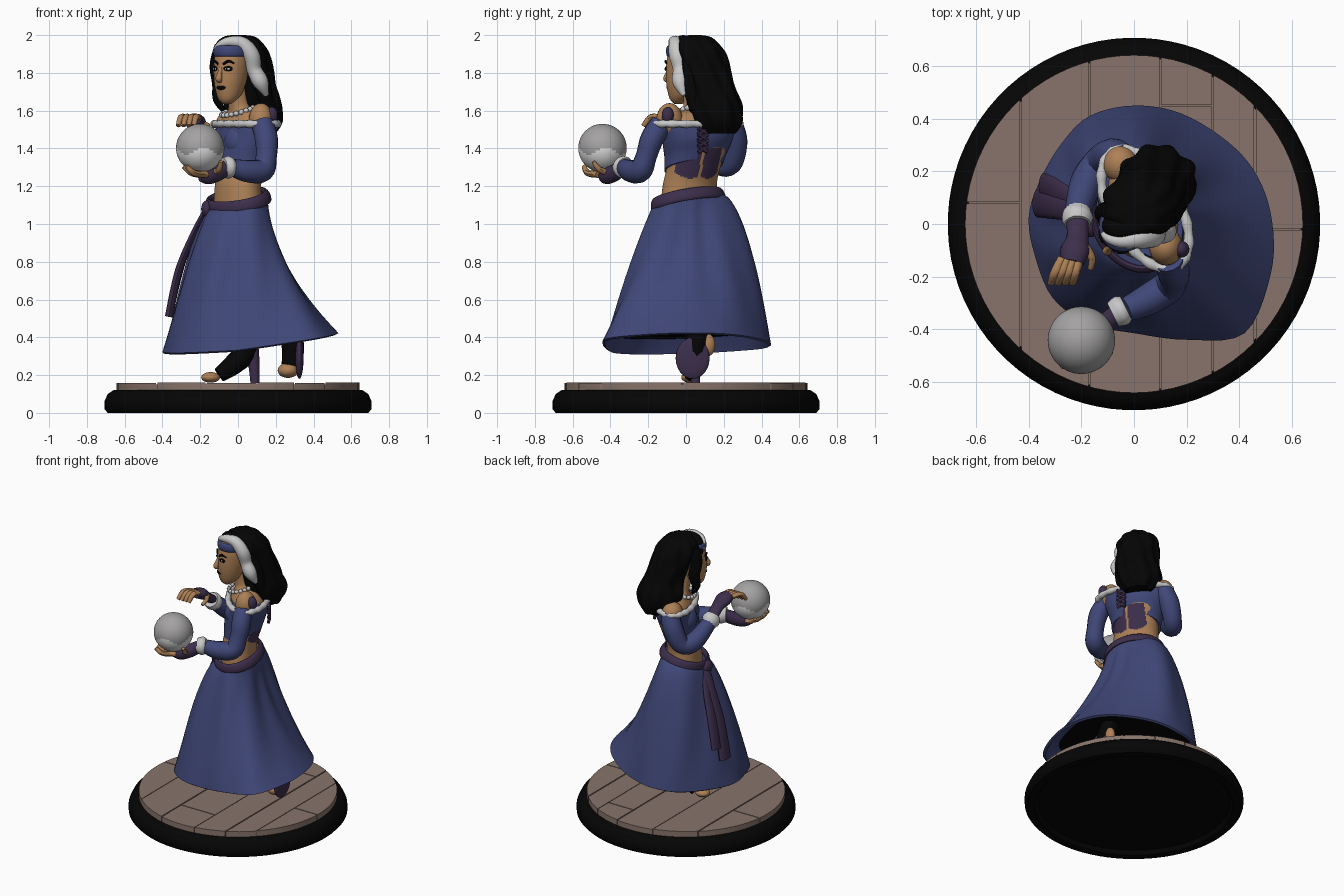
import bpy, bmesh, math
from mathutils import Vector as V

if "Cube" in bpy.data.objects:
    bpy.data.objects.remove(bpy.data.objects["Cube"])

def mat(name, r, g, b):
    m = bpy.data.materials.new(name)
    m.diffuse_color = (r, g, b, 1)
    m.use_nodes = True
    m.node_tree.nodes["Principled BSDF"].inputs["Base Color"].default_value = m.diffuse_color
    return m

BLUE = mat("blue cloth", 0.05, 0.063, 0.185)
PURPLE = mat("purple cloth", 0.047, 0.028, 0.072)
SKIN = mat("skin", 0.42, 0.22, 0.095)
BLACK = mat("black", 0.0015, 0.0015, 0.0015)
WHITE = mat("white", 0.58, 0.58, 0.58)
GREY = mat("light grey", 0.37, 0.36, 0.36)
PALE = mat("bright white", 0.75, 0.75, 0.75)
WOOD = mat("wood", 0.245, 0.175, 0.145)

def finish(name, bm, *mats):
    bmesh.ops.recalc_face_normals(bm, faces=bm.faces)
    me = bpy.data.meshes.new(name)
    bm.to_mesh(me)
    bm.free()
    for m in mats:
        me.materials.append(m)
    me.shade_smooth()
    me.set_sharp_from_angle(angle=math.radians(45))
    o = bpy.data.objects.new(name, me)
    bpy.context.collection.objects.link(o)
    return o

def loft(name, rings, *mats, closed=False, rule=None):
    bm = bmesh.new()
    vs = [[bm.verts.new(p) for p in r] for r in rings]
    n = len(vs[0])
    for i in range(len(vs) if closed else len(vs) - 1):
        a, b = vs[i], vs[(i + 1) % len(vs)]
        for k in range(n):
            f = bm.faces.new((a[k], a[(k + 1) % n], b[(k + 1) % n], b[k]))
            if rule:
                f.material_index = rule(f.calc_center_median())
    if not closed:
        bm.faces.new(vs[0])
        bm.faces.new(vs[-1])
    return finish(name, bm, *mats)

def spline(pts, steps, closed=False):
    """Smooth interpolation through tuples of any length."""
    n, out = len(pts), []
    for i in range(n if closed else n - 1):
        q = [pts[(i + j) % n] if closed else pts[min(max(i + j, 0), n - 1)] for j in (-1, 0, 1, 2)]
        for s in range(steps):
            t = s / steps
            out.append(tuple(0.5 * (2 * b + (c - a) * t + (2 * a - 5 * b + 4 * c - d) * t * t
                             + (3 * b - a - 3 * c + d) * t ** 3) for a, b, c, d in zip(*q)))
    return out if closed else out + [tuple(pts[-1])]

def tube(name, pts, m, flat=1.0, ref=(0, 0, 1), closed=False, steps=5, n=14):
    """Round or flattened sweep; each point is x, y, z, radius."""
    p = spline(pts, steps, closed)
    u, rings = V(ref), []
    for i, q in enumerate(p):
        a, b = (p[i - 1], p[(i + 1) % len(p)]) if closed else (p[max(i - 1, 0)], p[min(i + 1, len(p) - 1)])
        t = (V(b[:3]) - V(a[:3])).normalized()
        u = (u - t * u.dot(t)).normalized()
        v = t.cross(u)
        rings.append([V(q[:3]) + q[3] * (u * math.cos(k * math.tau / n) + v * flat * math.sin(k * math.tau / n))
                      for k in range(n)])
    return loft(name, rings, m, closed=closed)

def blob(name, c, r, m, yaw=0.0, mats=(), rule=None, seg=24):
    bm = bmesh.new()
    bmesh.ops.create_uvsphere(bm, u_segments=seg, v_segments=seg // 2, radius=1)
    for f in bm.faces:
        f.material_index = rule(f.calc_center_median()) if rule else 0
    o = finish(name, bm, m, *mats)
    o.location, o.scale, o.rotation_euler = c, r, (0, 0, yaw)
    return o

def frame(deg):
    a = math.radians(deg)
    return V((math.cos(a), math.sin(a), 0)), V((-math.sin(a), math.cos(a), 0))

def oval(c, w, d, fr, n=40):
    f, s = fr
    return [V(c) + f * d * math.cos(k * math.tau / n) + s * w * math.sin(k * math.tau / n) for k in range(n)]

BODY, HEAD = frame(209), frame(235)   # facing and left-hand directions
BC, HC = V((0.035, 0.07, 0)), V((-0.03, 0.0, 0))
def body(f, s, z): return BC + BODY[0] * f + BODY[1] * s + V((0, 0, z))
def head(f, s, z): return HC + HEAD[0] * f + HEAD[1] * s + V((0, 0, z))
def waist_z(p): return 1.125 + 0.2 * p[0] + 0.2 * p[1]

# Stand: black rim with a recessed underside, and planks on top
prof = [(0.01, 0.025), (0.62, 0.025), (0.64, 0), (0.69, 0), (0.708, 0.02), (0.708, 0.06), (0.69, 0.1), (0.66, 0.12), (0.01, 0.12)]
loft("stand_rim", [oval((0, 0, z), r, r, BODY, 80) for r, z in prof], BLACK)
loft("plank_bed", [oval((0, 0, z), 0.635, 0.635, BODY, 80) for z in (0.11, 0.151)], WOOD)
seams = [-0.65, -0.43, -0.17, 0.1, 0.3, 0.46, 0.65]
joints = [0.08, 0.9, -0.4, 0.45, 0.9, -0.02]
for i in range(6):
    for lo, hi in ((-0.7, joints[i] - 0.003), (joints[i] + 0.003, 0.7)):
        if lo >= 0.64:
            continue
        bm = bmesh.new()
        bmesh.ops.create_cone(bm, cap_ends=True, segments=80, radius1=0.642, radius2=0.642, depth=0.04)
        for co, no in (((seams[i] + 0.003, 0, 0), (-1, 0, 0)), ((seams[i + 1] - 0.003, 0, 0), (1, 0, 0)),
                       ((0, lo, 0), (0, -1, 0)), ((0, hi, 0), (0, 1, 0))):
            bmesh.ops.bisect_plane(bm, geom=bm.verts[:] + bm.edges[:] + bm.faces[:], plane_co=co, plane_no=no, clear_outer=True)
            bmesh.ops.holes_fill(bm, edges=[e for e in bm.edges if e.is_boundary])
        bmesh.ops.translate(bm, verts=bm.verts, vec=(0, 0, 0.138 + 0.002 * (i % 2)))
        finish("plank", bm, WOOD)

# Skirt: waist oval blended to a swirling hem, then turned inward; dark lining
hem = spline([(.525, 0), (.47, .17), (.36, .30), (.18, .41), (0, .44), (-.17, .40), (-.28, .29), (-.36, .15), (-.4, .02),
              (-.38, -.12), (-.31, -.29), (-.17, -.39), (0, -.425), (.2, -.45), (.42, -.425), (.52, -.2)], 5, True)
def skirt_ring(t, scale=1.0, lift=0.0):
    ring = []
    for x, y in hem:
        a = math.atan2(y, x)
        ca, sa = math.cos(a), math.sin(a)
        dr = V((ca, sa, 0))
        r0 = 1 / math.hypot(dr.dot(BODY[0]) / 0.145, dr.dot(BODY[1]) / 0.195)
        e = 0.85 - 0.3 * max(0, sa) + 1.1 * max(0, ca) ** 2 - 0.4 * max(0, -ca) * max(0, -sa)
        r = r0 + (math.hypot(x, y) - r0) * t ** e + 0.008 * math.sin(9 * a + 2 * t) * t * (1 - t) * 4
        hz = 0.345 + (0.15 if x > 0 else 0.06) * x + 0.03 * y
        z0 = waist_z(dr * r0)
        ring.append(dr * r * scale + V((0, 0.01, z0 + (hz - z0) * t + lift)))
    return ring
loft("skirt", [skirt_ring((i / 20) ** 1.3) for i in range(21)]
     + [skirt_ring(1, 0.97, -0.008), skirt_ring(1, 0.94, 0.02), skirt_ring(0.9, 0.9)], BLUE)
loft("skirt_lining", [skirt_ring(0.9, 0.91, -0.004), skirt_ring(0.89, 0.5), skirt_ring(0.88, 0.1)], BLACK)

# Belt, knot and hanging sash tails
belt = [(p.x, p.y, waist_z(p), 0.034) for p in oval((0, 0.01, 0), 0.192, 0.146, BODY, 24)]
tube("belt", belt, PURPLE, flat=0.42, closed=True, steps=2)
blob("sash_knot", (-0.165, 0.0, 1.08), (0.03, 0.05, 0.045), PURPLE)
tube("sash_tail_long", [(-.165, .01, 1.09, .03), (-.24, .05, .94, .04), (-.315, .07, .75, .05), (-.365, .08, .51, .055)],
     PURPLE, flat=0.4, ref=(0, 1, 0))
tube("sash_tail_short", [(-.165, .02, 1.08, .03), (-.23, .09, .95, .035), (-.3, .13, .78, .045), (-.345, .15, .6, .045)],
     PURPLE, flat=0.4, ref=(0, 1, 0))

# Torso and neck, with painted wing marks on the lower back
rings = spline([(1.05, .0, .02, .17, .12), (1.2, .0, .02, .152, .112), (1.3, .015, .04, .15, .115), (1.42, .03, .065, .17, .125),
                (1.52, .035, .07, .185, .115), (1.58, .03, .065, .14, .085), (1.62, .01, .05, .065, .06), (1.74, -.01, .03, .052, .055)], 14)
def marks(p):
    q = p - V((0.01, 0.04, 0))
    side = abs(q.dot(BODY[1]) - 0.02)
    return int(q.dot(BODY[0]) < -0.02 and 1.24 + 7 * (side - 0.05) ** 2 < p.z < 1.4 and 0.008 < side < 0.12)
loft("torso", [oval((x, y, z), w, d, BODY, 120) for z, x, y, w, d in rings], SKIN, PURPLE, rule=marks)

# Bodice: lower hem is higher at the back
def bodice_ring(z, x, y, w, d):
    c = V((x, y, z))
    return [p - V((0, 0, (p - c).dot(BODY[0]) * 0.35 * (1.53 - z) / 0.23)) for p in oval(c, w, d, BODY)]
loft("bodice", [bodice_ring(*r) for r in spline([(1.3, .015, .04, .163, .127), (1.36, .02, .05, .172, .135), (1.43, .03, .06, .195, .14),
     (1.5, .035, .065, .215, .13), (1.53, .035, .065, .215, .122)], 4)], BLUE)
trim = [(p.x, p.y, p.z, 0.017 + 0.005 * (i % 2)) for i, p in enumerate(oval(body(0, 0.015, 1.53), 0.25, 0.13, BODY, 36))]
tube("neckline_trim", trim, WHITE, closed=True, steps=2, n=10)
for s in (-1, 1):
    blob("bust", body(0.06, s * 0.065, 1.435), (0.09, 0.09, 0.095), BLUE)
    blob("shoulder", body(0, s * 0.165 + 0.015 * s, 1.54 + 0.01 * s), (0.065, 0.07, 0.078 + 0.012 * s), SKIN)
blob("shoulder_mark", body(-0.045, 0.215, 1.575), (0.032, 0.032, 0.045), PURPLE)
for i in range(4):   # back lacing
    for s in (-1, 1):
        a, b = body(-0.138, 0.055 + s * 0.028, 1.38 + i * 0.032), body(-0.14, 0.055 - s * 0.028, 1.41 + i * 0.032)
        tube("back_lace", [(*a, .011), (*b, .011)], PURPLE, steps=1, n=6)

# Necklace beads
for p in oval((-0.0, 0.045, 1.60), 0.088, 0.085, BODY, 20):
    blob("bead", p + V((0, 0, (p - V((0, .045, 1.6))).dot(BODY[0]) * -0.3)), (0.015,) * 3, WHITE, seg=8)

# Arms: sleeves, cuffs, fingerless gloves
tube("left_sleeve", [(.13, -.13, 1.53, .06), (.15, -.18, 1.45, .062), (.15, -.21, 1.36, .056), (.13, -.24, 1.285, .062), (.05, -.29, 1.28, .06), (-.03, -.325, 1.3, .046)], BLUE)
tube("left_cuff", [(-.03, -.32, 1.3, .05), (-.05, -.33, 1.3, .06), (-.08, -.345, 1.3, .05)], WHITE)
tube("left_glove", [(-.06, -.335, 1.3, .04), (-.11, -.38, 1.27, .045), (-.16, -.42, 1.255, .045), (-.2, -.44, 1.255, .03)], PURPLE, flat=0.9)
tube("right_sleeve", [(-.04, .24, 1.53, .06), (-.08, .26, 1.43, .066), (-.13, .235, 1.32, .06), (-.18, .16, 1.33, .062), (-.22, .03, 1.44, .046)], BLUE)
tube("right_cuff", [(-.21, .05, 1.42, .05), (-.215, .025, 1.44, .06), (-.215, 0, 1.46, .05)], WHITE)
tube("right_glove", [(-.215, .01, 1.46, .042), (-.215, -.05, 1.505, .042), (-.225, -.1, 1.54, .055), (-.235, -.145, 1.555, .045)], PURPLE, flat=0.7, ref=(1, 0, 0))
for i in range(4):
    k = i - 1.5
    tube("left_finger", [(-.18 - .01 * k, -.435 + .02 * k, 1.262, .018), (-.25 + .012 * abs(k), -.46 + .04 * k, 1.27, .017),
                         (-.295 + .015 * abs(k), -.465 + .05 * k, 1.305, .013)], SKIN, n=8)
    tube("right_finger", [(-.24 + .022 * k, -.13, 1.56, .017), (-.262 + .026 * k, -.185, 1.565, .017), (-.275 + .028 * k, -.225, 1.52, .013)], SKIN, n=8)
tube("left_thumb", [(-.13, -.41, 1.27, .018), (-.1, -.46, 1.29, .016), (-.09, -.49, 1.33, .011)], SKIN, n=8)
tube("right_thumb", [(-.19, -.08, 1.53, .018), (-.16, -.13, 1.52, .015), (-.165, -.17, 1.5, .011)], SKIN, n=8)

# Crystal ball, paler below a wavy line
blob("crystal_ball", (-0.2, -0.442, 1.402), (0.128,) * 3, GREY, mats=(PALE,), seg=64,
     rule=lambda p: int(p.z < -0.12 + 0.16 * math.sin(4 * math.atan2(p.y, p.x) + 1)))

# Head and face
skull = spline([(1.635, .05, .02, .02), (1.655, .045, .045, .045), (1.69, .03, .065, .073), (1.75, .02, .08, .093),
                (1.82, .01, .088, .102), (1.89, 0, .088, .102), (1.95, -.01, .07, .08), (1.98, -.01, .03, .03)], 4)
loft("head", [oval(head(f, 0, z), w, d, HEAD) for z, f, w, d in skull], SKIN)
tube("nose", [(*head(.1, 0, 1.835), .009), (*head(.118, 0, 1.795), .013), (*head(.125, 0, 1.768), .018), (*head(.105, 0, 1.757), .01)], SKIN, n=10)
HY = math.radians(235)
blob("lips", head(.105, 0, 1.722), (.01, .028, .012), BLACK, yaw=HY)
for s in (-1, 1):
    y = HY + s * 0.4
    blob("eye_outline", head(.098, s * .04, 1.822), (.008, .026, .014), BLACK, yaw=y)
    blob("eye_white", head(.101, s * .04, 1.821), (.008, .016, .007), WHITE, yaw=y)
    blob("pupil", head(.104, s * .038, 1.821), (.008, .006, .007), BLACK, yaw=y)
    tube("brow", [(*head(.107, s * .015, 1.845), .007), (*head(.1, s * .045, 1.862), .007), (*head(.08, s * .068, 1.85), .004)], BLACK, n=6)
tube("headband", [(*p, 0.03) for p in oval(head(0, 0, 1.915), .086, .098, HEAD, 24)], BLUE, flat=0.4, closed=True, steps=2)

# Hair: wavy mass falling down the back, side lock and white streak
mass = spline([(2.0, .01, .05, .03, .03), (1.985, .01, .05, .09, .09), (1.92, .02, .068, .135, .13), (1.82, .045, .1, .135, .13), (1.72, .075, .13, .13, .13),
               (1.62, .085, .155, .15, .14), (1.54, .095, .165, .135, .13), (1.48, .11, .17, .085, .09)], 6)
loft("hair", [[V((x + rx * k * math.cos(a), y + ry * k * math.sin(a), z)) for a in (i * math.tau / 64 for i in range(64))
     for k in (1 + .05 * math.sin(9 * a + 14 * z) + .03 * math.sin(5 * a - 20 * z),)] for z, x, y, rx, ry in mass], BLACK)
tube("side_lock", [(-.085, .05, 1.94, .04), (-.11, .04, 1.84, .04), (-.1, .05, 1.74, .037), (-.105, .035, 1.66, .028), (-.08, .04, 1.6, .01)], BLACK)
tube("hair_front", [(-.11, .02, 1.88, .03), (-.08, -.01, 1.94, .04), (-.03, -.02, 1.96, .04), (.05, .0, 1.94, .045), (.1, .02, 1.85, .045), (.13, .03, 1.72, .045), (.16, .05, 1.6, .03)], BLACK)
tube("white_streak", [(-.125, -.01, 1.91, .01), (-.1, -.05, 1.945, .018), (-.05, -.065, 1.965, .026), (.02, -.055, 1.955, .038), (.07, -.045, 1.895, .045),
                      (.085, -.03, 1.82, .04), (.12, -.03, 1.75, .042), (.15, -.01, 1.68, .012)], WHITE)

# Legs and high-heeled shoes
tube("front_shoe", [(.06, .06, .55, .055), (.045, .05, .34, .06), (-.02, .04, .26, .055), (-.1, .03, .2, .04)], BLACK)
blob("front_toes", (-.145, .02, .188), (.05, .045, .028), SKIN)
tube("front_heel", [(.07, .05, .34, .04), (.085, .05, .25, .03), (.09, .05, .158, .024)], PURPLE)
tube("rear_shoe", [(.24, .08, .55, .055), (.29, .06, .36, .06), (.28, .05, .25, .05)], BLACK)
blob("rear_toes", (.265, .04, .225), (.055, .055, .04), SKIN)
blob("rear_heel_skin", (.3, .115, .36), (.03, .04, .06), SKIN)
blob("rear_sole", (.325, .035, .29), (.022, .09, .11), PURPLE)
